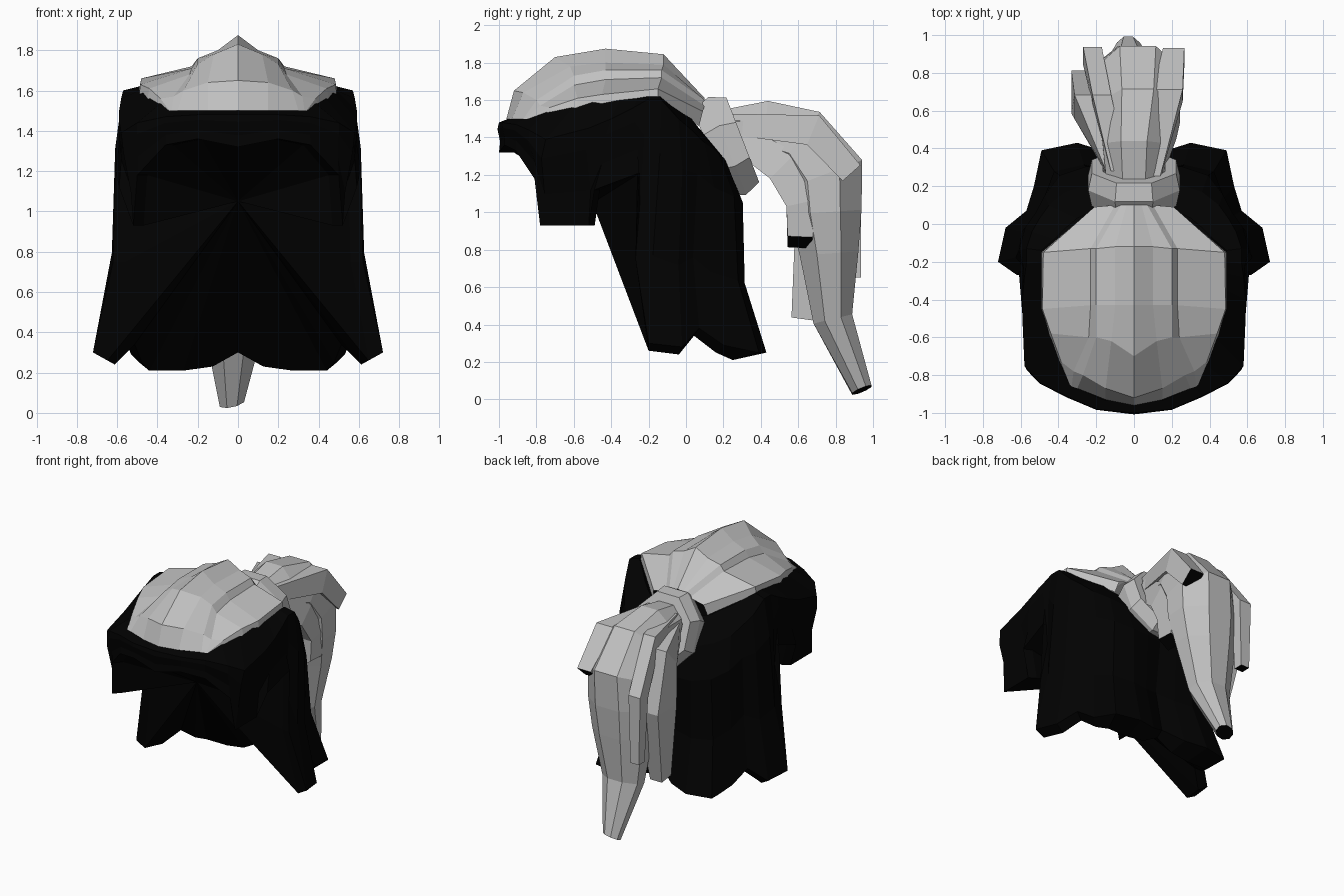
import bpy
import bmesh
import math
from mathutils import Vector

default = bpy.data.objects.get("Cube")
if default:
    bpy.data.objects.remove(default, do_unlink=True)


def make_material(name, value):
    mat = bpy.data.materials.new(name)
    mat.use_nodes = True
    colour = (value, value, value, 1)
    mat.diffuse_color = colour
    mat.node_tree.nodes["Principled BSDF"].inputs["Base Color"].default_value = colour
    return mat


black = make_material("black hair", 0.0005)
silver = make_material("silver hair", 0.54)


def finish(bm, name, materials, mirrored=False):
    mesh = bpy.data.meshes.new(name)
    bm.to_mesh(mesh)
    bm.free()
    obj = bpy.data.objects.new(name, mesh)
    bpy.context.collection.objects.link(obj)
    for mat in materials:
        mesh.materials.append(mat)
    if mirrored:
        mod = obj.modifiers.new("Mirror", "MIRROR")
        mod.use_clip = True
        mod.merge_threshold = 0.002
    return obj


def grid(bm, rows):
    """Skin neighbouring rows of points with quads."""
    verts = [[bm.verts.new(p) for p in row] for row in rows]
    for upper, lower in zip(verts, verts[1:]):
        for i in range(len(upper) - 1):
            bm.faces.new((upper[i], lower[i], lower[i + 1], upper[i + 1]))
    return verts


def loft(name, path, sides, turn, cut=0.0):
    """Tube through (x, y, z, half width, half height); its black end is cut at a slant."""
    bm = bmesh.new()
    rings = []
    for i, (x, y, z, w, h) in enumerate(path):
        before, after = path[max(i - 1, 0)], path[min(i + 1, len(path) - 1)]
        tangent = Vector((0, after[1] - before[1], after[2] - before[2])).normalized()
        normal = Vector((0, -tangent.z, tangent.y))
        slant = cut if after is path[i] else 0
        ring = []
        for k in range(sides):
            a = math.tau * k / sides + turn
            side = w * math.cos(a)
            offset = Vector((side, 0, side * slant)) + normal * h * math.sin(a)
            ring.append(bm.verts.new(Vector((x, y, z)) + offset))
        rings.append(ring)
    for a, b in zip(rings, rings[1:]):
        for k in range(sides):
            j = (k + 1) % sides
            bm.faces.new((a[k], a[j], b[j], b[k]))
    bm.faces.new(rings[0])
    tip = bm.faces.new(rings[-1])
    tip.material_index = 1
    bmesh.ops.recalc_face_normals(bm, faces=bm.faces[:])
    return finish(bm, name, [silver, black])


# Black hair: half outlines running from the fringe round to the nape
seam = [(0, -.95, 1.5), (.16, -.93, 1.5), (.32, -.86, 1.5), (.38, -.74, 1.54),
        (.43, -.6, 1.57), (.47, -.5, 1.59), (.49, -.35, 1.6), (.49, -.26, 1.61),
        (.49, -.2, 1.62), (.49, -.14, 1.62), (.42, -.08, 1.57), (.36, -.02, 1.53),
        (.3, .03, 1.5), (.26, .05, 1.47), (.2, .07, 1.45), (.1, .07, 1.43),
        (0, .07, 1.42)]
shoulder = [(0, -1, 1.48), (.2, -.98, 1.48), (.36, -.91, 1.47), (.5, -.84, 1.44),
            (.58, -.75, 1.39), (.59, -.52, 1.45), (.59, -.4, 1.5), (.58, -.28, 1.56),
            (.57, -.21, 1.6), (.57, -.13, 1.6), (.54, -.04, 1.5), (.5, .03, 1.44),
            (.45, .1, 1.37), (.36, .17, 1.32), (.24, .21, 1.28), (.12, .22, 1.27),
            (0, .22, 1.25)]
rim = [(0, -1, 1.32), (.2, -.97, 1.36), (.36, -.91, 1.33), (.5, -.81, 1.18),
       (.52, -.78, .93), (.52, -.52, .93), (.59, -.49, 1.12), (.61, -.25, 1.21),
       (.62, -.27, .75), (.72, -.2, .3), (.68, -.02, .28), (.57, .07, .38),
       (.53, .2, .29), (.49, .39, .25), (.3, .43, .25), (.14, .38, .27), (0, .3, .34)]


def between(t, swell_x, swell_y):
    """Outline between shoulder and rim, pushed out in proportion to length."""
    row = []
    for top, low in zip(map(Vector, shoulder), map(Vector, rim)):
        p = top.lerp(low, t)
        out = Vector((p.x, p.y + .2, 0)).normalized()
        row.append(p + Vector((out.x * swell_x, out.y * swell_y, 0)) * (top.z - low.z))
    return row


# The lower lip is thick and hangs a little below the outer edge;
# the inside closes in a fan that meets at the middle of the face opening
inner = [(x * .9, min((y + .2) * .9 - .2, .25), z - (.04 if z < .4 else 0))
         for x, y, z in rim]
bm = bmesh.new()
rows = grid(bm, [seam, shoulder, between(.22, .005, .05), between(.64, -.03, -.04),
                 rim, inner])
hub = bm.verts.new((0, -.5, 1.05))
for a, b in zip(rows[-1], rows[-1][1:]):
    bm.faces.new((a, hub, b))
finish(bm, "black_hair_shell", [black], mirrored=True)

# Silver crown: strands from the middle ridge out to the edge, front to back
ridge = [(0, -.96, 1.5), (0, -.92, 1.65), (0, -.7, 1.83),
         (0, -.43, 1.875), (0, -.12, 1.845), (0, .1, 1.61)]
inner_strand = [(.15, -.93, 1.5), (.15, -.87, 1.64), (.12, -.62, 1.78),
                (.1, -.43, 1.8), (.1, -.12, 1.79), (.04, .1, 1.6)]
step_top = [(.3, -.87, 1.5), (.27, -.8, 1.6), (.2, -.6, 1.73),
            (.2, -.43, 1.76), (.2, -.13, 1.76), (.07, .1, 1.6)]
step_low = [(.33, -.86, 1.5), (.32, -.78, 1.57), (.24, -.6, 1.68),
            (.23, -.43, 1.71), (.23, -.13, 1.72), (.1, .1, 1.57)]
side_strand = [(.34, -.85, 1.5), (.385, -.73, 1.56), (.44, -.58, 1.61),
               (.485, -.45, 1.63), (.48, -.15, 1.66), (.21, .09, 1.54)]
edge = [(.34, -.85, 1.49), (.4, -.72, 1.53), (.45, -.58, 1.56),
        (.49, -.45, 1.58), (.49, -.15, 1.61), (.23, .07, 1.46)]
bm = bmesh.new()
grid(bm, [ridge, inner_strand, step_top, step_low, side_strand, edge])
finish(bm, "silver_crown", [silver], mirrored=True)

# Hair tie: a hollow, tilted eight-sided band
bm = bmesh.new()
axis, down = Vector((0, .93, .36)), Vector((0, .36, -.93))
centre = Vector((0, .22, 1.355))
loops = []
for along, w, h in ((-.1, .23, .25), (0, .25, .29), (.09, .23, .25),
                    (.09, .17, .18), (-.1, .15, .17)):
    loops.append([])
    for k in range(8):
        a = math.tau * (k + .5) / 8
        p = centre + axis * along + down * h * math.sin(a) * 1.05
        p.x = w * math.cos(a) * 1.05
        loops[-1].append(bm.verts.new(p))
for a, b in zip(loops, loops[1:] + loops[:1]):
    for k in range(8):
        j = (k + 1) % 8
        bm.faces.new((a[k], a[j], b[j], b[k]))
bmesh.ops.recalc_face_normals(bm, faces=bm.faces[:])
finish(bm, "hair_tie", [silver])

# Ponytail and its loose locks
loft("ponytail", [(0, .16, 1.43, .15, .12), (0, .42, 1.43, .18, .18),
                  (.02, .6, 1.38, .22, .21), (.02, .735, 1.2, .25, .24),
                  (.01, .745, 1.0, .26, .21), (0, .765, .78, .23, .17),
                  (-.02, .785, .43, .16, .115), (-.03, .94, .05, .065, .06)],
     8, math.pi / 8, .2)

square = math.pi / 4
loft("rear_right_lock", [(-.08, .28, 1.48, .06, .06), (-.17, .66, 1.48, .07, .07),
                         (-.22, .89, 1.15, .07, .07), (-.22, .9, .65, .05, .05)],
     4, square)
loft("outer_right_lock", [(-.1, .28, 1.41, .07, .08), (-.23, .62, 1.37, .12, .13),
                          (-.24, .7, 1.0, .13, .16), (-.22, .62, .43, .07, .08)],
     4, square)
loft("rear_left_lock", [(.09, .25, 1.47, .07, .08), (.18, .68, 1.44, .11, .12),
                        (.21, .885, 1.21, .08, .09)], 4, square)
loft("front_left_lock", [(.1, .28, 1.4, .07, .1), (.16, .52, 1.25, .09, .14),
                         (.18, .62, 1.05, .09, .12), (.19, .61, .84, .06, .095)],
     4, square, .7)
